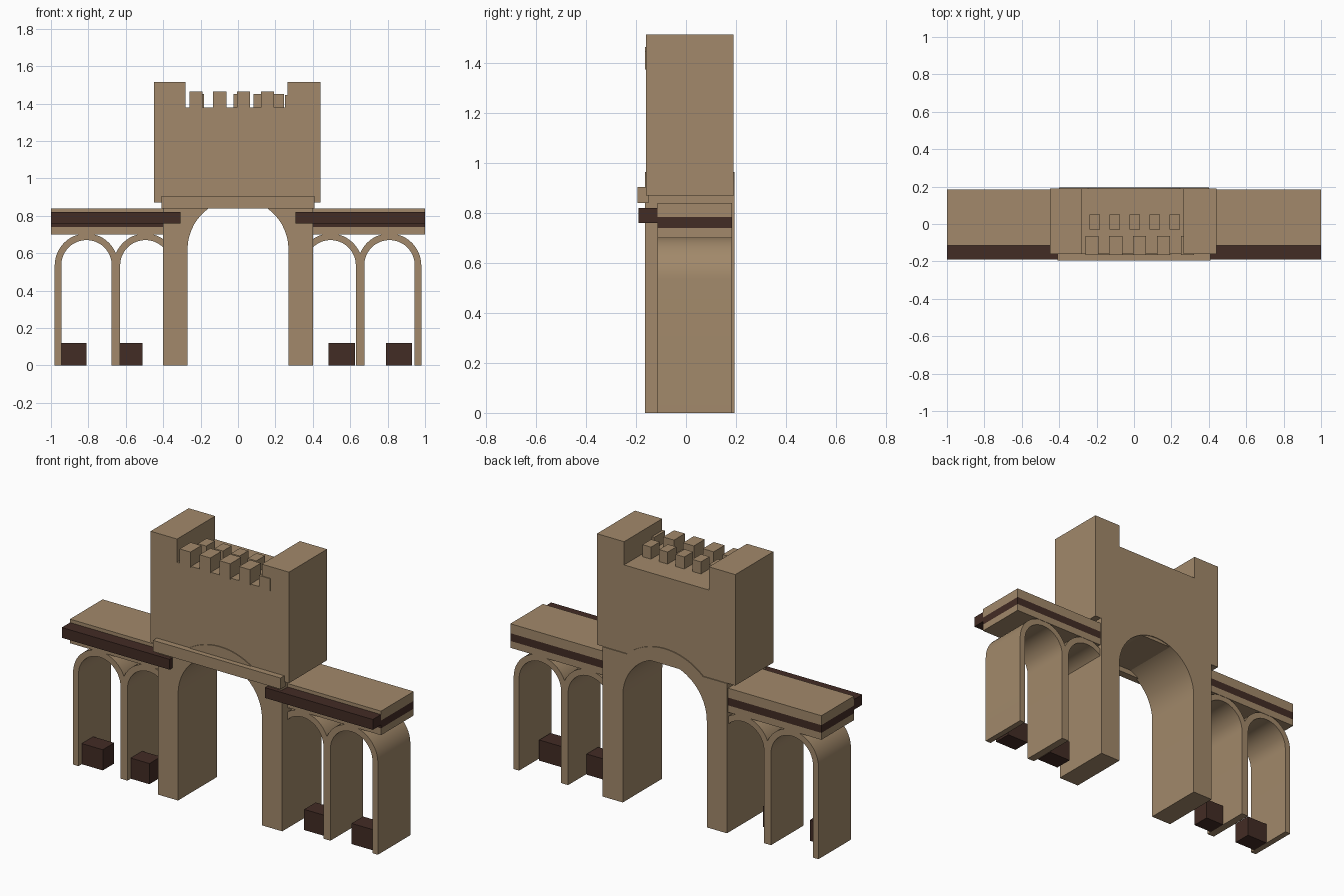
import bpy, bmesh, math

if "Cube" in bpy.data.objects:
    bpy.data.objects.remove(bpy.data.objects["Cube"])


def material(name, rgb):
    m = bpy.data.materials.new(name)
    m.diffuse_color = (*rgb, 1)
    m.use_nodes = True
    m.node_tree.nodes["Principled BSDF"].inputs["Base Color"].default_value = m.diffuse_color
    return m


STONE = material("sand_stone", (0.36, 0.25, 0.145))
TIMBER = material("dark_timber", (0.055, 0.025, 0.018))


def prism(name, profile, y0, y1, mat):
    """Extrude an x-z profile from y0 to y1."""
    bm = bmesh.new()
    face = bm.faces.new([bm.verts.new((x, y0, z)) for x, z in profile])
    new = bmesh.ops.extrude_face_region(bm, geom=[face])["geom"]
    bmesh.ops.translate(bm, vec=(0, y1 - y0, 0),
                        verts=[v for v in new if isinstance(v, bmesh.types.BMVert)])
    bmesh.ops.recalc_face_normals(bm, faces=bm.faces)
    mesh = bpy.data.meshes.new(name)
    bm.to_mesh(mesh)
    bm.free()
    mesh.materials.append(mat)
    ob = bpy.data.objects.new(name, mesh)
    bpy.context.collection.objects.link(ob)
    return ob


def box(name, x0, x1, y0, y1, z0, z1, mat):
    return prism(name, [(x0, z0), (x1, z0), (x1, z1), (x0, z1)], y0, y1, mat)


def arc(cx, cz, r, a0, a1, n=24):
    return [(cx + r * math.cos(a0 + (a1 - a0) * i / n),
             cz + r * math.sin(a0 + (a1 - a0) * i / n)) for i in range(n + 1)]


def smooth(ob):
    bpy.ops.object.select_all(action='DESELECT')
    ob.select_set(True)
    bpy.context.view_layer.objects.active = ob
    bpy.ops.object.shade_smooth_by_angle(angle=math.radians(30))


# Central gate: two piers joined by an arch with a curved crown
crown = math.atan2(0.268, 0.245)
gate = ([(-0.40, 0), (-0.27, 0)] + arc(0, 0.62, 0.27, math.pi, 0)
        + [(0.27, 0), (0.40, 0), (0.40, 0.87)]
        + arc(0, 0.602, 0.363, crown, math.pi - crown) + [(-0.40, 0.87)])
smooth(prism("gate_arch", gate, -0.165, 0.195, STONE))
box("gate_band", -0.41, 0.41, -0.195, -0.15, 0.84, 0.905, STONE)

# Upper gatehouse: wall with two taller end towers, as one outline
prism("gatehouse", [(-0.45, 0.87), (0.44, 0.87), (0.44, 1.515), (0.265, 1.515),
                    (0.265, 1.38), (-0.28, 1.38), (-0.28, 1.515), (-0.45, 1.515)],
      -0.16, 0.19, STONE)

# Two rows of merlons
for i in range(5):
    x = -0.26 + i * 0.1275
    top = 1.465 if i < 4 else 1.447
    box(f"front_merlon_{i}", x, x + 0.07, -0.165, -0.065, 1.375, top, STONE)
    x = -0.238 + i * 0.107
    box(f"rear_merlon_{i}", x, x + 0.055, -0.03, 0.05, 1.375, 1.45, STONE)

# Side wings: arcade, layered walkway and front rail
for s, side in ((-1, "left"), (1, "right")):
    for k, cx in enumerate((0.495, 0.81)):
        c = s * cx
        ring = ([(c - 0.17, 0)] + arc(c, 0.535, 0.17, math.pi, 0) + [(c + 0.17, 0),
                (c + 0.135, 0)] + arc(c, 0.535, 0.135, 0, math.pi) + [(c - 0.135, 0)])
        smooth(prism(f"{side}_arch_{k}", ring, -0.115, 0.183, STONE))
    a, b = sorted((s * 0.36, s * 1.0))
    box(f"{side}_walkway_base", a, b, -0.115, 0.185, 0.70, 0.74, STONE)
    box(f"{side}_walkway_stripe", a, b, -0.115, 0.185, 0.74, 0.785, TIMBER)
    box(f"{side}_walkway_top", a, b, -0.115, 0.185, 0.785, 0.84, STONE)
    a, b = sorted((s * 0.307, s * 1.0))
    box(f"{side}_rail", a, b, -0.19, -0.113, 0.76, 0.82, TIMBER)

# Dark blocks standing inside the arcades
for i, (x0, x1) in enumerate(((-0.945, -0.81), (-0.63, -0.51), (0.485, 0.625), (0.79, 0.93))):
    box(f"floor_block_{i}", x0, x1, -0.085, 0.02, 0, 0.12, TIMBER)
